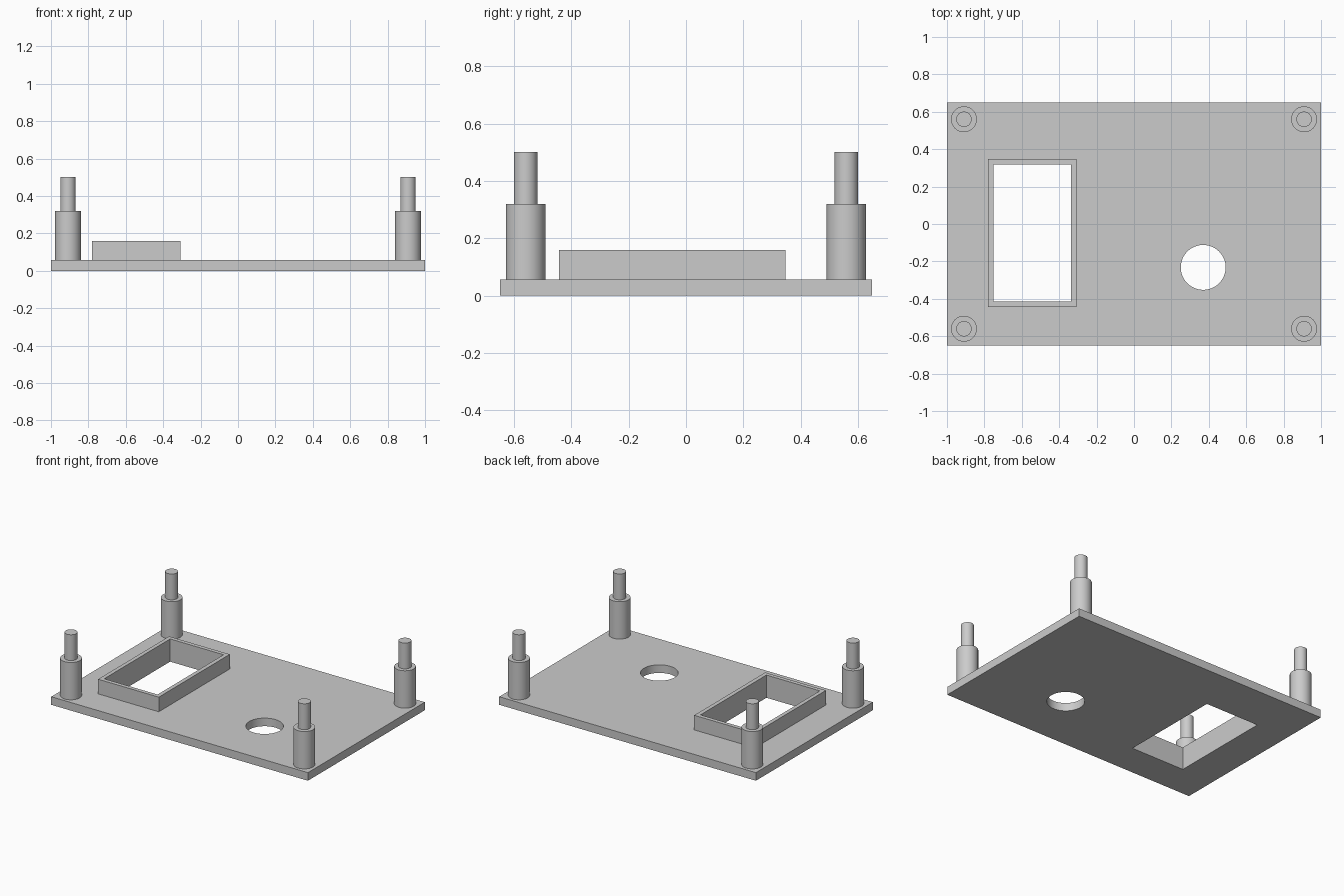
import bpy, math

cube = bpy.data.objects.get("Cube")
if cube:
    bpy.data.objects.remove(cube, do_unlink=True)

grey = bpy.data.materials.new("plain grey")
grey.use_nodes = True
colour = (0.6, 0.6, 0.6, 1)
grey.diffuse_color = colour
grey.node_tree.nodes["Principled BSDF"].inputs["Base Color"].default_value = colour

PLATE_TOP = 0.057


def finish(name):
    obj = bpy.context.object
    obj.name = name
    obj.data.materials.append(grey)
    return obj


def box(name, x0, x1, y0, y1, z0, z1):
    bpy.ops.mesh.primitive_cube_add(
        size=1, location=((x0 + x1) / 2, (y0 + y1) / 2, (z0 + z1) / 2))
    bpy.context.object.scale = (x1 - x0, y1 - y0, z1 - z0)
    bpy.ops.object.transform_apply(location=False, rotation=False, scale=True)
    return finish(name)


def cylinder(name, x, y, r, z0, z1):
    bpy.ops.mesh.primitive_cylinder_add(
        vertices=64, radius=r, depth=z1 - z0, location=(x, y, (z0 + z1) / 2))
    return finish(name)


def cut(target, cutter):
    mod = target.modifiers.new("cut", 'BOOLEAN')
    mod.operation = 'DIFFERENCE'
    mod.solver = 'EXACT'
    mod.object = cutter
    bpy.context.view_layer.objects.active = target
    bpy.ops.object.modifier_apply(modifier=mod.name)


def smooth(obj):
    bpy.ops.object.select_all(action='DESELECT')
    obj.select_set(True)
    bpy.context.view_layer.objects.active = obj
    bpy.ops.object.shade_smooth_by_angle(angle=math.radians(30))


# Base plate and raised window rim
plate = box("base_plate", -1, 1, -0.65, 0.65, 0, PLATE_TOP)
rim = box("window_rim", -0.78, -0.307, -0.443, 0.347, PLATE_TOP, 0.16)

# Rectangular window and round hole
window = box("window_cutter", -0.752, -0.336, -0.415, 0.319, -0.1, 0.3)
hole = cylinder("hole_cutter", 0.37, -0.232, 0.12, -0.1, 0.3)
cut(plate, window)
cut(plate, hole)
cut(rim, window)
for cutter in (window, hole):
    bpy.data.objects.remove(cutter, do_unlink=True)
smooth(plate)

# Stepped corner posts
for side, x in (("right", -0.909), ("left", 0.909)):
    for end, y in (("front", -0.56), ("back", 0.56)):
        smooth(cylinder(f"{end}_{side}_post", x, y, 0.069, PLATE_TOP, 0.32))
        smooth(cylinder(f"{end}_{side}_pin", x, y, 0.041, 0.32, 0.502))
